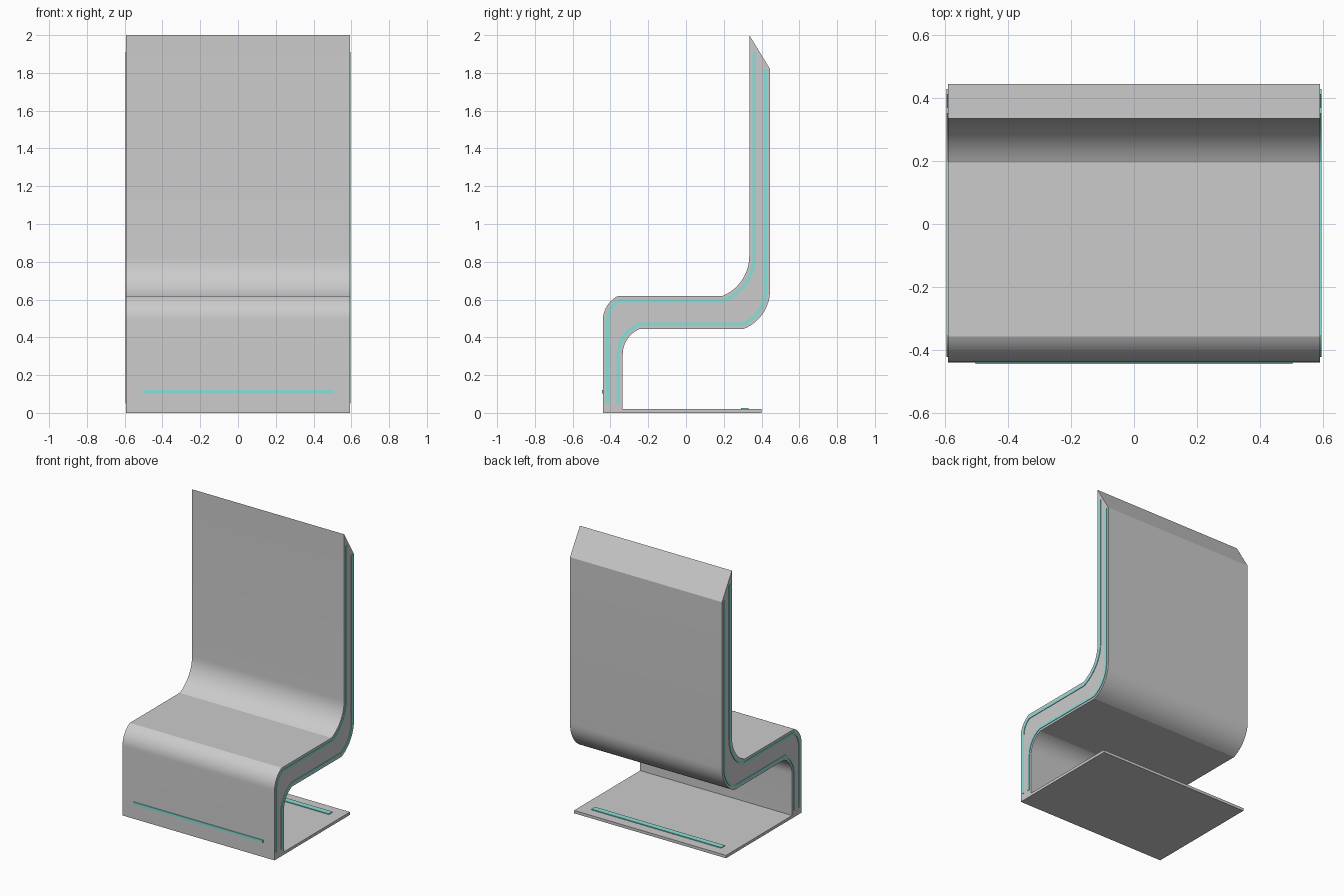
import bpy, bmesh
from math import radians, cos, sin, acos
from mathutils import Vector

if "Cube" in bpy.data.objects:
    bpy.data.objects.remove(bpy.data.objects["Cube"])

HALF = 0.592            # half width of the chair body
teal = bpy.data.materials.new("teal_trim")
teal.diffuse_color = (0.25, 0.75, 0.70, 1)
teal.use_nodes = True
teal.node_tree.nodes["Principled BSDF"].inputs["Base Color"].default_value = teal.diffuse_color


def arc(start, end, n=12):
    """Arc leaving 'start' vertically and reaching 'end'."""
    dy, dz = end[0] - start[0], end[1] - start[1]
    r = (dy * dy + dz * dz) / (2 * abs(dy))
    sy, sz = (1 if dy > 0 else -1), (1 if dz > 0 else -1)
    total = acos((r - abs(dy)) / r)
    return [Vector((start[0] + sy * r * (1 - cos(total * i / n)),
                    start[1] + sz * r * sin(total * i / n))) for i in range(n + 1)]


def offset(path, d):
    """Shift a (y, z) polyline sideways by d (positive = right of travel)."""
    out = []
    for i, p in enumerate(path):
        a = (p - path[i - 1]).normalized() if i else None
        b = (path[i + 1] - p).normalized() if i < len(path) - 1 else None
        a, b = a or b, b or a
        na, nb = Vector((a.y, -a.x)), Vector((b.y, -b.x))
        out.append(p + (na + nb) * d / (1 + na.dot(nb)))
    return out


def extrude(name, outline, x0, x1, mat=None):
    """Extrude a closed (y, z) outline from x0 to x1."""
    bm = bmesh.new()
    face = bm.faces.new([bm.verts.new((x0, p[0], p[1])) for p in outline])
    ext = bmesh.ops.extrude_face_region(bm, geom=[face])["geom"]
    bmesh.ops.translate(bm, vec=(x1 - x0, 0, 0),
                        verts=[v for v in ext if isinstance(v, bmesh.types.BMVert)])
    bmesh.ops.recalc_face_normals(bm, faces=bm.faces)
    me = bpy.data.meshes.new(name)
    bm.to_mesh(me)
    bm.free()
    me.shade_smooth()
    me.set_sharp_from_angle(angle=radians(15))
    if mat:
        me.materials.append(mat)
    ob = bpy.data.objects.new(name, me)
    bpy.context.collection.objects.link(ob)
    return ob


def rect(y0, y1, z0, z1):
    return [(y0, z0), (y1, z0), (y1, z1), (y0, z1)]


def run(z0, z1, y_front, y_back, low, high):
    """Leg, seat and back line: bottom to top."""
    return ([Vector((y_front, z0))] + arc((y_front, low[0]), low[1])
            + arc((y_back, high[0]), high[1])[::-1] + [Vector((y_back, z1))])


# Folded body: leg, seat and backrest in one sheet
upper = ((0.49, (-0.358, 0.62)), (0.83, (0.195, 0.62)))
lower = ((0.31, (-0.243, 0.445)), (0.65, (0.307, 0.445)))
top_line = run(0, 2.0, -0.44, 0.335, *upper)
under_line = run(0, 1.82, -0.335, 0.445, *lower)
extrude("seat_body", top_line + under_line[::-1], -HALF, HALF)

# Thin floor plate
extrude("base_plate", rect(-0.335, 0.40, 0, 0.02), -HALF, HALF)

# Teal trim lines following both edges on each side
trims = (("outer", run(0.05, 1.91, -0.44, 0.335, *upper), 0.026),
         ("inner", run(0.05, 1.82, -0.335, 0.445, *lower), -0.024))
for side, s in (("right", 1), ("left", -1)):
    for label, path, d in trims:
        ribbon = offset(path, d - 0.009) + offset(path, d + 0.009)[::-1]
        extrude(f"{side}_{label}_trim", ribbon, s * (HALF - 0.005), s * (HALF + 0.004), teal)

# Teal strips on the front of the leg and on the floor plate
extrude("front_strip", rect(-0.446, -0.43, 0.102, 0.12), -0.505, 0.505, teal)
extrude("base_strip", rect(0.29, 0.33, 0.015, 0.026), -0.505, 0.505, teal)
